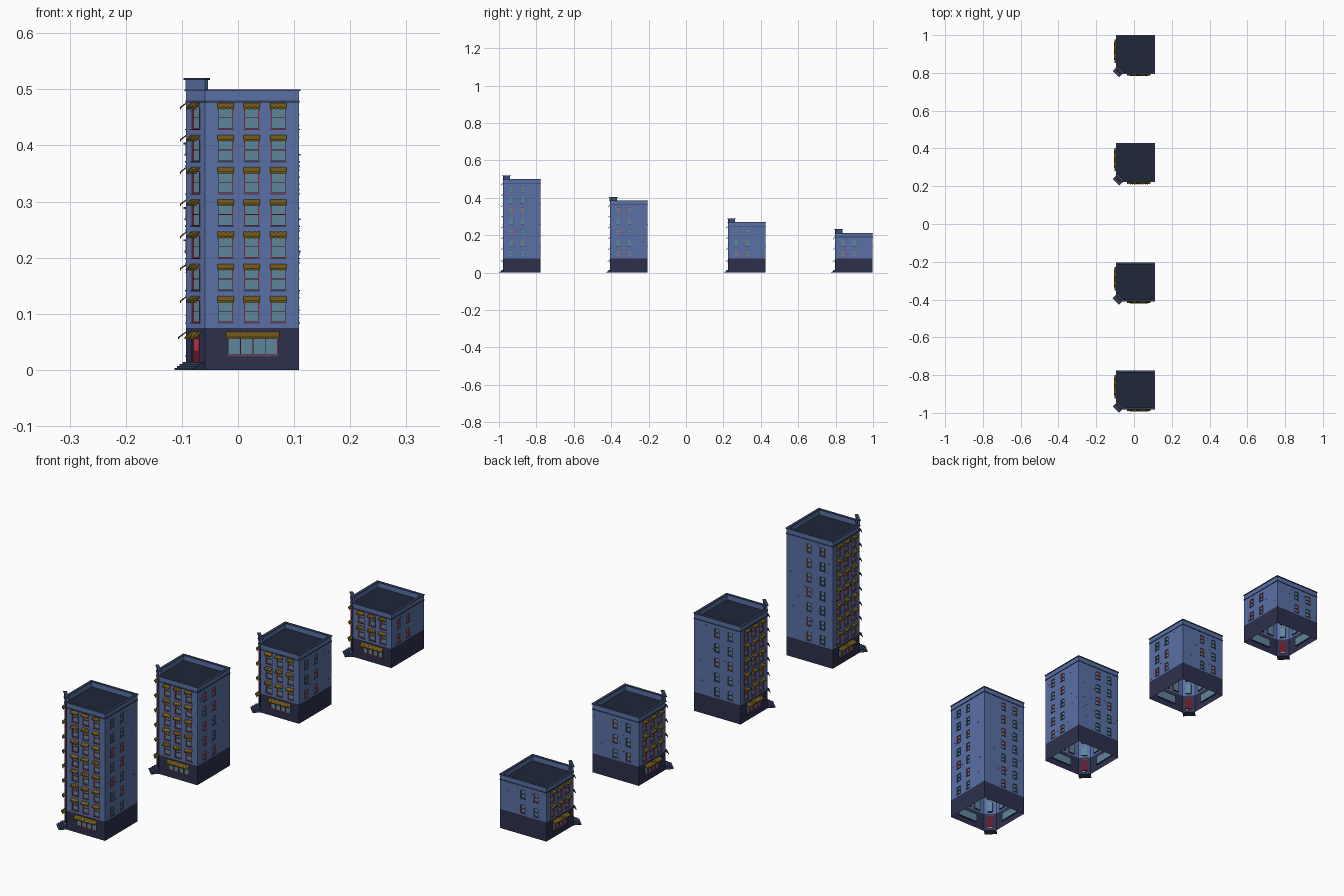
import bpy, bmesh, math, random
from mathutils import Vector

if "Cube" in bpy.data.objects:
    bpy.data.objects.remove(bpy.data.objects["Cube"])

random.seed(4)
X0, S, C = -0.0925, 0.201, 0.034          # left edge, footprint side, corner chamfer
W = C * math.sqrt(2)                      # chamfer face width
BASE, FLOOR = 0.075, 0.0575
COLORS = {"wall": (.10, .16, .38), "base": (.026, .03, .075), "trim": (.035, .05, .11),
          "roof": (.013, .02, .04), "glass": (.11, .24, .33), "red": (.5, .04, .08),
          "grey": (.07, .10, .17), "awning": (.17, .10, .01), "door": (.13, .01, .02)}
MATS = {}
for name, col in COLORS.items():
    MATS[name] = bpy.data.materials.new(name)
    MATS[name].diffuse_color = (*col, 1)


class Building:
    def __init__(self, y0, floors, label):
        self.y0, self.floors, self.label = y0, floors, label
        self.parts = {}
        r = math.sqrt(.5)
        # each face: origin, direction along the wall, outward normal
        self.faces = {k: tuple(Vector((*p, 0)) for p in v) for k, v in {
            "front": ((X0, y0), (1, 0), (0, -1)),
            "left": ((X0, y0), (0, 1), (-1, 0)),
            "corner": ((X0, y0 + C), (r, -r), (-r, -r)),
            "right": ((X0 + S, y0), (0, 1), (1, 0)),
            "back": ((X0, y0 + S), (1, 0), (0, 1))}.items()}

    def bm(self, part, mat):
        return self.parts.setdefault(part, (bmesh.new(), mat))[0]

    def pt(self, face, u, z, d=0):
        o, a, n = self.faces[face]
        return o + a * u + n * d + Vector((0, 0, z))

    def prism(self, bm, loop_a, loop_b):
        a = [bm.verts.new(p) for p in loop_a]
        b = [bm.verts.new(p) for p in loop_b]
        n = len(a)
        fs = [bm.faces.new(a), bm.faces.new(b[::-1])]
        fs += [bm.faces.new((a[i], b[i], b[(i + 1) % n], a[(i + 1) % n])) for i in range(n)]
        bmesh.ops.recalc_face_normals(bm, faces=fs)

    def box(self, part, mat, face, u0, u1, z0, z1, d0, d1):
        c = ((d0, z0), (d1, z0), (d1, z1), (d0, z1))
        self.prism(self.bm(part, mat), [self.pt(face, u0, z, d) for d, z in c],
                   [self.pt(face, u1, z, d) for d, z in c])

    def sheet(self, part, mat, face, u0, u1, z0, z1, holes):
        # single-sided wall made of grid cells, skipping the window openings
        bm, n = self.bm(part, mat), self.faces[face][2]
        us = sorted({u0, u1, *[h[i] for h in holes for i in (0, 1)]})
        zs = sorted({z0, z1, *[h[i] for h in holes for i in (2, 3)]})
        for a, b in zip(us, us[1:]):
            for c, d in zip(zs, zs[1:]):
                u, z = (a + b) / 2, (c + d) / 2
                if any(h[0] < u < h[1] and h[2] < z < h[3] for h in holes):
                    continue
                f = bm.faces.new([bm.verts.new(self.pt(face, *q))
                                  for q in ((a, c), (b, c), (b, d), (a, d))])
                f.normal_update()
                if f.normal.dot(n) < 0:
                    f.normal_flip()

    def outline(self, o, z):
        m, M, c = -o, S + o, C + (2 - math.sqrt(2)) * o
        return [Vector((X0 + x, self.y0 + y, z)) for x, y in
                ((m + c, m), (M, m), (M, M), (m, M), (m, m + c))]

    def ring(self, part, mat, outer, inner, z0, z1):
        bm = self.bm(part, mat)
        loops = [[bm.verts.new(p) for p in self.outline(o, z)]
                 for o, z in ((outer, z0), (outer, z1), (inner, z1), (inner, z0))]
        fs = []
        for k in range(4):
            a, b = loops[k], loops[(k + 1) % 4]
            fs += [bm.faces.new((a[i], a[(i + 1) % 5], b[(i + 1) % 5], b[i])) for i in range(5)]
        bmesh.ops.recalc_face_normals(bm, faces=fs)

    def awning(self, face, u0, u1, z0, z1, reach, strips):
        # thin sloped canopy with a hanging edge, in alternating raised strips
        w = (u1 - u0) / strips
        for i in range(strips):
            e = .0006 * (i % 2)
            D = reach - e
            prof = ((0, z1 - e), (D, z0 + .004 - e), (D, z0 + e), (D - .0015, z0 + e),
                    (D - .0015, z0 + .003 - e), (0, z1 - .002 - e))
            self.prism(self.bm("awnings", "awning"),
                       [self.pt(face, u0 + i * w, z, d) for d, z in prof],
                       [self.pt(face, u0 + (i + 1) * w, z, d) for d, z in prof])

    def window(self, face, u0, u1, z0, z1, frame="red", panes=1):
        t, p = .0014, frame + "_frames"
        self.box("glass", "glass", face, u0, u1, z0, z1, -.005, -.004)
        for i in range(panes + 1):
            u = u0 + (u1 - u0 - t) * i / panes
            self.box(p, frame, face, u, u + t, z0, z1, -.005, .0004)
        for z in (z0, z1 - t) + (((z0 + z1 - t) / 2,) if panes == 1 else ()):
            self.box(p, frame, face, u0, u1, z, z + t, -.005, 0)
        self.box("sills", "trim", face, u0 - .001, u1 + .001, z0 - .0022, z0, -.005, .002)

    def build(self):
        H = BASE + FLOOR * self.floors + .0225
        roof = H - .022
        cols = {"front": (.0705, .117, .1645), "left": (.0705, .117, .1645), "corner": (W / 2,),
                "right": (.045, .103), "back": (.045, .103)}
        for face, centres in cols.items():
            street = face in ("front", "left", "corner")
            u0, u1 = {"corner": (0, W)}.get(face, (C if street else 0, S))
            hw = .0138 if face in ("front", "left") else .0105
            holes = []
            for k in range(self.floors):
                z = BASE + FLOOR * k + .0095
                for u in centres:
                    h = (u - hw, u + hw, z, z + (.04 if street else .033))
                    holes.append(h)
                    self.window(face, *h, "red" if street else random.choice(("red", "grey")))
                    if street:
                        self.awning(face, u - hw - .001, u + hw + .001, z + .035, z + .047, .011, 7)
            self.sheet("upper_walls", "wall", face, u0, u1, BASE, roof, holes)
            # ground floor: shop windows, corner door
            holes = []
            if face in ("front", "left"):
                holes = [(.0745, .1635, .026, .058)]
                self.window(face, *holes[0], "red", 4)
                self.awning(face, .0715, .1665, .055, .0685, .014, 19)
            elif face == "corner":
                holes = [(W / 2 - .0115, W / 2 + .0115, .014, .06)]
                a, b, z0, z1 = holes[0]
                self.box("door", "door", face, a, b, z0, z1, -.005, -.003)
                self.box("door_panel", "red", face, a + .005, b - .005, .035, .054, -.003, -.0025)
                for u in (a, b - .0015):
                    self.box("door_frame", "trim", face, u, u + .0015, z0, z1, -.005, .0008)
                self.awning(face, a - .003, b + .003, .055, .068, .013, 7)
                for i in range(4):
                    self.box("entrance_steps", "trim", face, 0, W,
                             .0035 * i, .0035 * (i + 1), 0, .029 - .0065 * i)
            self.sheet("ground_floor", "base", face, u0, u1, 0, BASE, holes)
            # scattered raised bricks on the plainer walls
            if face in ("left", "right", "back"):
                for _ in range(3 * self.floors):
                    u, z = random.uniform(u0 + .006, S - .012), random.uniform(.08, roof - .01)
                    if all(abs(u + .003 - c) > hw + .005 for c in centres):
                        self.box("raised_bricks", "trim", face, u, u + .005, z, z + .002, 0, .0008)
        # roof, parapet, cornice bands and corner crest
        bm = self.bm("roof", "roof")
        bm.faces.new([bm.verts.new(p) for p in self.outline(-.004, roof + .001)])
        self.ring("parapet", "wall", 0, -.007, roof, H - .002)
        self.ring("parapet_cap", "trim", .0025, -.008, H - .003, H)
        self.ring("cornice", "trim", .0015, -.003, roof - .002, roof + .002)
        self.box("corner_crest", "wall", "corner", 0, W, H - .004, H + .018, -.007, .001)
        self.box("crest_cap", "trim", "corner", -.003, W + .003, H + .017, H + .02, -.009, .0035)
        for part, (bm, mat) in self.parts.items():
            me = bpy.data.meshes.new(part)
            bmesh.ops.remove_doubles(bm, verts=bm.verts, dist=1e-6) if "wall" in part else None
            bm.to_mesh(me)
            bm.free()
            me.materials.append(MATS[mat])
            bpy.context.collection.objects.link(
                bpy.data.objects.new(f"{self.label}_{part}", me))


for y0, floors, label in ((-.979, 7, "tall_block"), (-.407, 5, "medium_block"),
                          (.224, 3, "low_block"), (.7965, 2, "small_block")):
    Building(y0, floors, label).build()

for m in bpy.data.materials:
    if m.users and not m.is_grease_pencil:
        m.use_nodes = True
        m.node_tree.nodes["Principled BSDF"].inputs["Base Color"].default_value = m.diffuse_color
